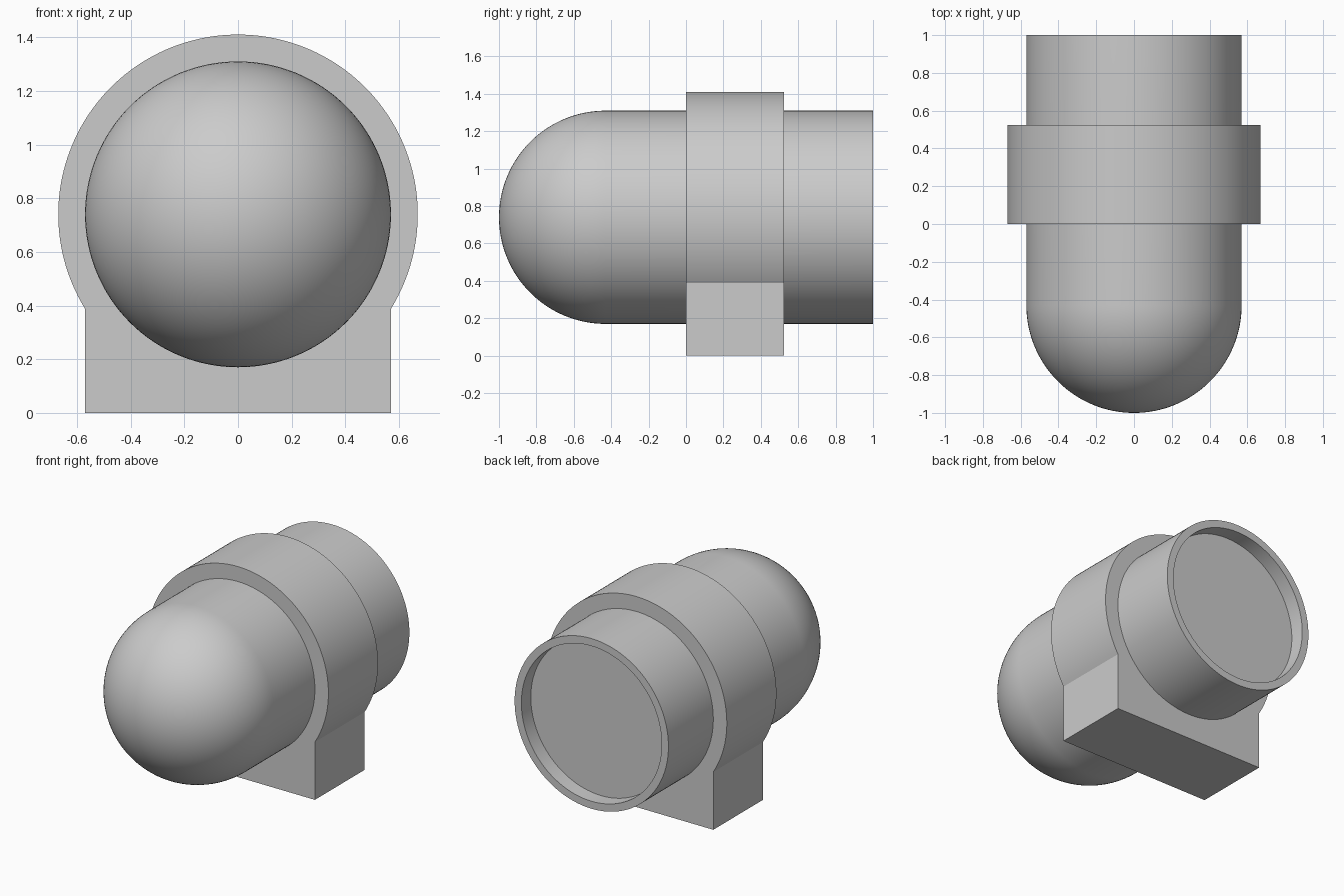
import bpy, bmesh
from math import sin, cos, pi, acos, radians
from mathutils import Vector

cube = bpy.data.objects.get("Cube")
if cube:
    bpy.data.objects.remove(cube, do_unlink=True)

AXIS_Z = 0.74       # height of the barrel axis
BODY_R = 0.57       # barrel and dome radius
BORE_R = 0.52       # rear recess radius
COLLAR_R = 0.67     # clamp radius

grey = bpy.data.materials.new("plain grey")
grey.use_nodes = True
colour = (0.6, 0.6, 0.6, 1)
grey.diffuse_color = colour
grey.node_tree.nodes["Principled BSDF"].inputs["Base Color"].default_value = colour


def finish(name, bm):
    """Turn a bmesh into a smooth object with sharp edges kept."""
    bmesh.ops.recalc_face_normals(bm, faces=bm.faces)
    mesh = bpy.data.meshes.new(name)
    bm.to_mesh(mesh)
    bm.free()
    mesh.materials.append(grey)
    obj = bpy.data.objects.new(name, mesh)
    bpy.context.collection.objects.link(obj)
    bpy.ops.object.select_all(action='DESELECT')
    obj.select_set(True)
    bpy.context.view_layer.objects.active = obj
    bpy.ops.object.shade_smooth_by_angle(angle=radians(30))
    return obj


# Domed barrel: a profile spun round the y axis, with a shallow rear recess
steps = 32
profile = [(BODY_R * sin(pi / 2 * i / steps), -1 + BODY_R * (1 - cos(pi / 2 * i / steps)))
           for i in range(steps + 1)]
profile += [(BODY_R, 1), (BORE_R, 1), (BORE_R, 0.9), (0, 0.9)]
bm = bmesh.new()
verts = [bm.verts.new((r, y, AXIS_Z)) for r, y in profile]
edges = [bm.edges.new(pair) for pair in zip(verts, verts[1:])]
bmesh.ops.spin(bm, geom=verts + edges, cent=(0, 0, AXIS_Z), axis=(0, 1, 0),
               angle=2 * pi, steps=128)
bmesh.ops.remove_doubles(bm, verts=bm.verts, dist=0.0001)
finish("domed_barrel", bm)

# Mounting collar: a round arch running down into a square foot, extruded along y
half = pi - acos((COLLAR_R**2 - BODY_R**2) ** 0.5 / COLLAR_R)
count = 112
outline = [(-BODY_R, 0), (BODY_R, 0)]
for i in range(count + 1):
    a = half - 2 * half * i / count
    outline.append((COLLAR_R * sin(a), AXIS_Z + COLLAR_R * cos(a)))
bm = bmesh.new()
face = bm.faces.new([bm.verts.new((x, 0, z)) for x, z in outline])
extruded = bmesh.ops.extrude_face_region(bm, geom=[face])
moved = [g for g in extruded["geom"] if isinstance(g, bmesh.types.BMVert)]
bmesh.ops.translate(bm, verts=moved, vec=Vector((0, 0.525, 0)))
finish("mounting_collar", bm)
